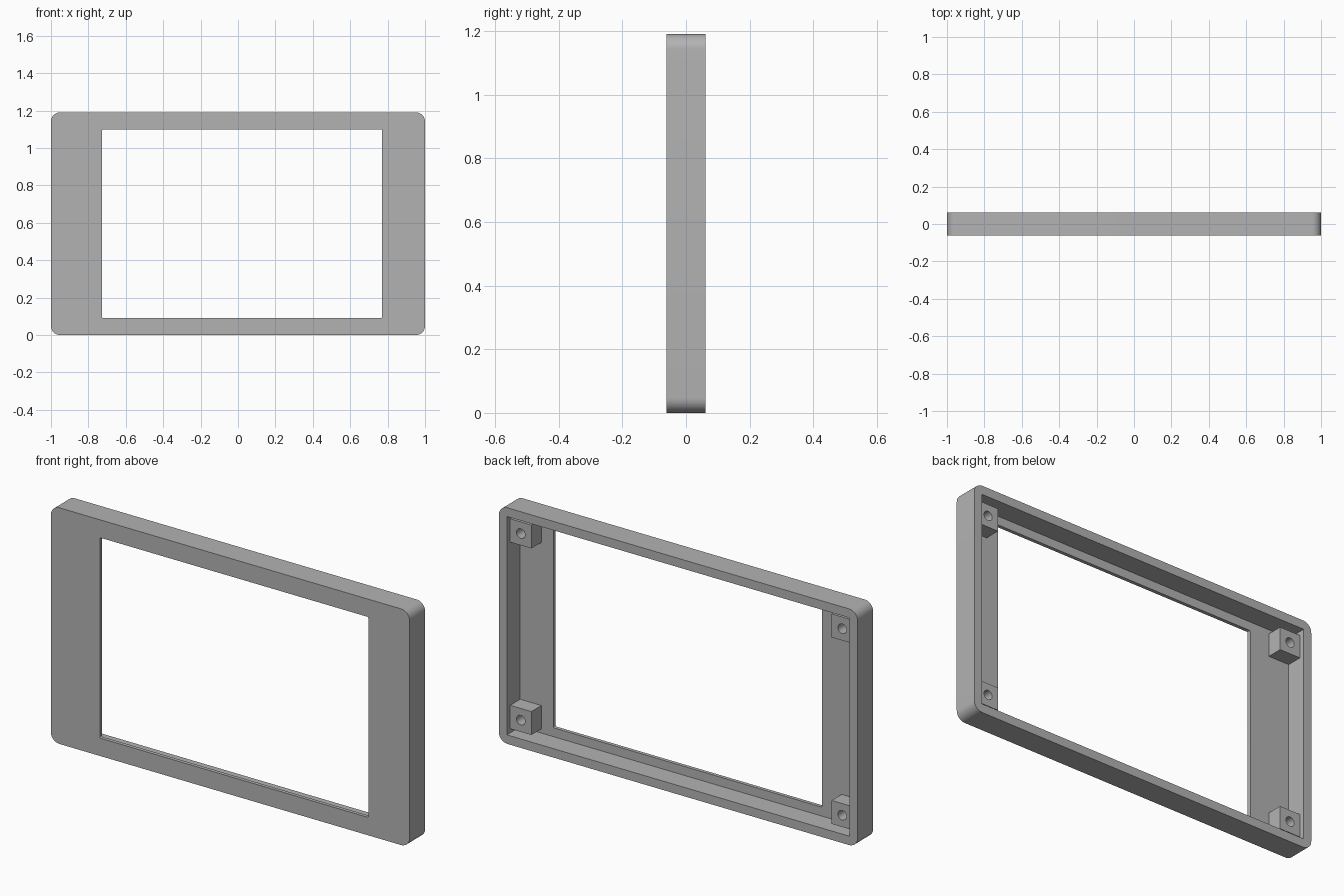
import bpy, bmesh
from mathutils import Matrix, Vector

if "Cube" in bpy.data.objects:
    bpy.data.objects.remove(bpy.data.objects["Cube"], do_unlink=True)

HEIGHT, HALF_DEPTH = 1.19, 0.062
WALL, PLATE = 0.045, 0.018
INNER_FACE = -HALF_DEPTH + PLATE      # back surface of the front plate
BOSS, BOSS_BACK = 0.118, 0.036

grey = bpy.data.materials.new("matte_grey")
grey.use_nodes = True
colour = (0.45, 0.45, 0.45, 1)
grey.diffuse_color = colour
grey.node_tree.nodes["Principled BSDF"].inputs["Base Color"].default_value = colour


def finish(name, bm):
    bmesh.ops.recalc_face_normals(bm, faces=bm.faces)
    mesh = bpy.data.meshes.new(name)
    bm.to_mesh(mesh)
    bm.free()
    mesh.materials.append(grey)
    obj = bpy.data.objects.new(name, mesh)
    bpy.context.collection.objects.link(obj)
    return obj


def block(name, low, high, radius=0, segments=8):
    """Box between two corners, with its four depth-wise edges rounded."""
    low, high = Vector(low), Vector(high)
    bm = bmesh.new()
    bmesh.ops.create_cube(bm, size=1, matrix=Matrix.Translation((low + high) / 2)
                          @ Matrix.Diagonal((*(high - low), 1)))
    if radius:
        edges = [e for e in bm.edges
                 if abs(e.verts[0].co.y - e.verts[1].co.y) > 1e-4]
        bmesh.ops.bevel(bm, geom=edges, offset=radius, segments=segments,
                        profile=0.5, affect='EDGES')
    return finish(name, bm)


def drill(name, x, z, radius, front, back):
    bm = bmesh.new()
    bmesh.ops.create_cone(bm, cap_ends=True, segments=32, radius1=radius,
                          radius2=radius, depth=back - front,
                          matrix=Matrix.Translation((x, (front + back) / 2, z))
                          @ Matrix.Rotation(1.5707963, 4, 'X'))
    return finish(name, bm)


def combine(obj, other, operation):
    """Apply a boolean and discard the helper object."""
    other.hide_render = True
    mod = obj.modifiers.new(operation.lower(), 'BOOLEAN')
    mod.operation, mod.object, mod.solver = operation, other, 'EXACT'
    bpy.context.view_layer.objects.active = obj
    bpy.ops.object.modifier_apply(modifier=mod.name)
    bpy.data.objects.remove(other, do_unlink=True)


# Shell: rounded slab, hollowed from the back, with an off-centre window
bezel = block("bezel_frame", (-1, -HALF_DEPTH, 0), (1, HALF_DEPTH, HEIGHT), 0.048, 10)
combine(bezel, block("cavity", (WALL - 1, INNER_FACE, WALL),
                     (1 - WALL, 0.1, HEIGHT - WALL)), 'DIFFERENCE')
combine(bezel, block("window", (-0.727, -0.1, 0.09), (0.77, 0.1, 1.1), 0.006, 3),
        'DIFFERENCE')

# Four screw bosses against the side walls, each with a blind hole
for side in (-1, 1):
    x = side * (1 - WALL - BOSS / 2)
    for z in (0.125, HEIGHT - 0.125):
        half = BOSS / 2
        outer = side * (1 - WALL / 2)
        inner = x - side * half
        combine(bezel, block("boss", (min(inner, outer), INNER_FACE - 0.008, z - half),
                             (max(inner, outer), BOSS_BACK, z + half)), 'UNION')
        combine(bezel, drill("screw_hole", x, z, 0.024, INNER_FACE, 0.1), 'DIFFERENCE')

# Smooth rounded corners, crisp edges elsewhere
bpy.ops.object.select_all(action='DESELECT')
bezel.select_set(True)
bpy.context.view_layer.objects.active = bezel
bpy.ops.object.shade_smooth_by_angle(angle=0.6)
